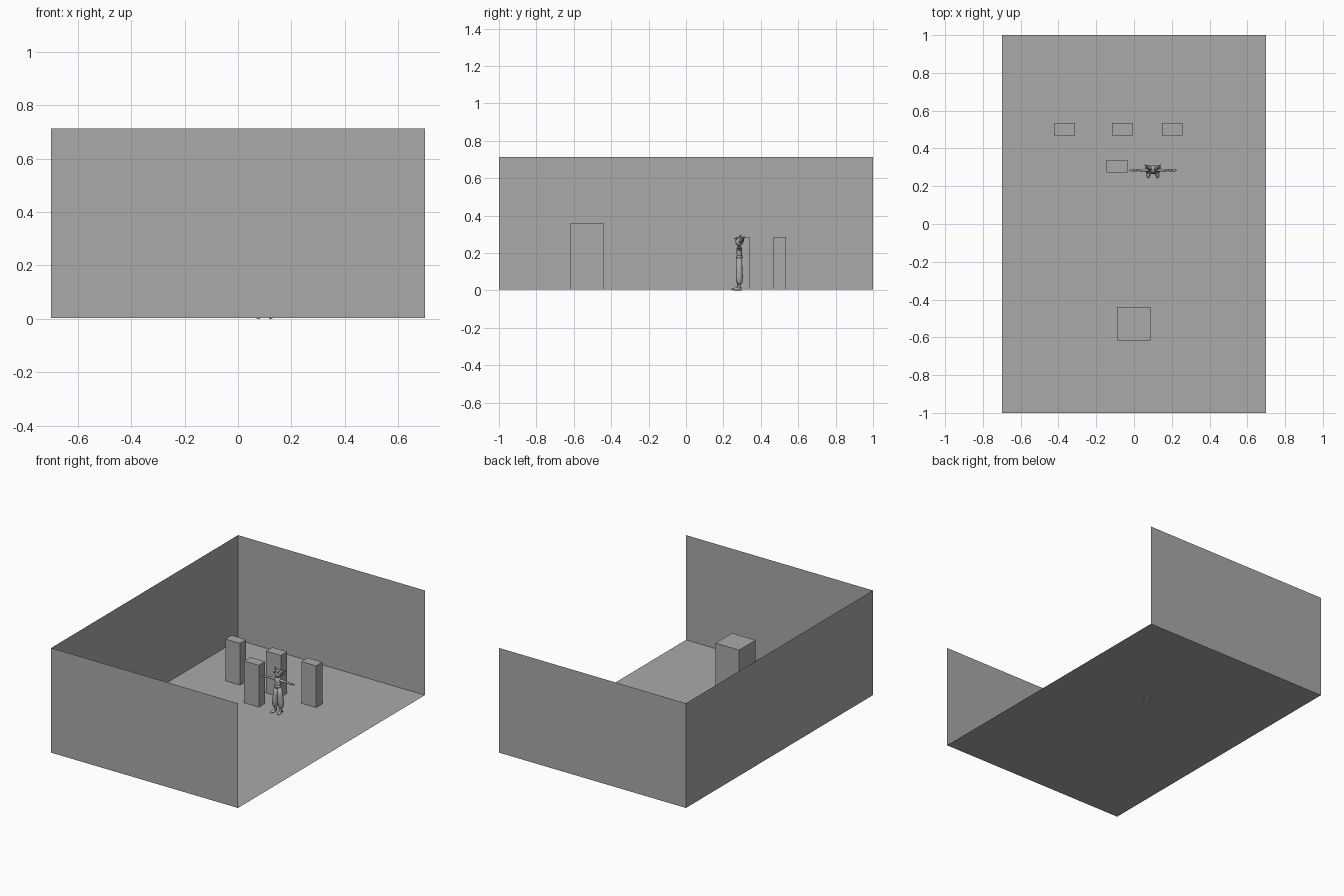
import bpy, bmesh, math
from mathutils import Vector

cube = bpy.data.objects.get("Cube")
if cube:
    bpy.data.objects.remove(cube, do_unlink=True)

grey = bpy.data.materials.new("plain grey")
grey.use_nodes = True
grey.diffuse_color = (0.4, 0.4, 0.4, 1)
grey.node_tree.nodes["Principled BSDF"].inputs["Base Color"].default_value = (0.4, 0.4, 0.4, 1)

HALF_X, HALF_Y, FLOOR, TOP = 0.70, 1.0, 0.004, 0.713
CX, CY = 0.10, 0.285  # where the figure stands


def finish(name, bm, smooth=False):
    mesh = bpy.data.meshes.new(name)
    bm.to_mesh(mesh)
    bm.free()
    mesh.materials.append(grey)
    obj = bpy.data.objects.new(name, mesh)
    bpy.context.collection.objects.link(obj)
    if smooth:
        for poly in mesh.polygons:
            poly.use_smooth = True
    return obj


def sheet(name, corners):
    bm = bmesh.new()
    bm.faces.new([bm.verts.new(c) for c in corners])
    return finish(name, bm)


def block(name, x0, x1, y0, y1, height):
    bm = bmesh.new()
    bmesh.ops.create_cube(bm, size=1)
    bmesh.ops.scale(bm, verts=bm.verts, vec=(x1 - x0, y1 - y0, height - FLOOR))
    bmesh.ops.translate(bm, verts=bm.verts,
                        vec=((x0 + x1) / 2, (y0 + y1) / 2, (height + FLOOR) / 2))
    return finish(name, bm)


def ball(name, centre, radii):
    bm = bmesh.new()
    bmesh.ops.create_uvsphere(bm, u_segments=16, v_segments=10, radius=1)
    bmesh.ops.scale(bm, verts=bm.verts, vec=radii)
    bmesh.ops.translate(bm, verts=bm.verts, vec=Vector(centre) + Vector((CX, CY, 0)))
    return finish(name, bm, True)


def loft(name, rings, u, v, sides=12):
    """Skin rings of (x, y, z, radius along u, radius along v)."""
    u, v = Vector(u), Vector(v)
    bm = bmesh.new()
    loops = []
    for x, y, z, a, b in rings:
        angles = [math.tau * i / sides for i in range(sides)]
        loops.append([bm.verts.new(Vector((CX + x, CY + y, z))
                      + u * a * math.cos(t) + v * b * math.sin(t)) for t in angles])
    for low, high in zip(loops, loops[1:]):
        for i in range(sides):
            j = (i + 1) % sides
            bm.faces.new((low[i], low[j], high[j], high[i]))
    bm.faces.new(loops[0])
    bm.faces.new(loops[-1])
    bmesh.ops.recalc_face_normals(bm, faces=bm.faces)
    return finish(name, bm, True)


def spike(name, base, tip, radius):
    base, tip = Vector(base), Vector(tip)
    direction = tip - base
    turn = direction.to_track_quat('Z', 'Y')
    bm = bmesh.new()
    bmesh.ops.create_cone(bm, cap_ends=True, segments=8, radius1=radius,
                          radius2=radius * 0.15, depth=direction.length)
    bmesh.ops.rotate(bm, verts=bm.verts, cent=(0, 0, 0), matrix=turn.to_matrix())
    bmesh.ops.translate(bm, verts=bm.verts, vec=(base + tip) / 2 + Vector((CX, CY, 0)))
    return finish(name, bm)


# Room: floor and three walls, open on the +x side
fl, fr = (-HALF_X, -HALF_Y), (HALF_X, -HALF_Y)
bl, br = (-HALF_X, HALF_Y), (HALF_X, HALF_Y)
sheet("floor", [(*p, FLOOR) for p in (fl, fr, br, bl)])
for name, p, q in (("front_wall", fl, fr), ("side_wall", bl, fl), ("back_wall", br, bl)):
    sheet(name, [(*p, FLOOR), (*q, FLOOR), (*q, TOP), (*p, TOP)])

# Pillars
for i, x in enumerate((-0.423, -0.117, 0.147)):
    block(f"back_pillar_{i + 1}", x, x + 0.11, 0.468, 0.535, 0.287)
block("middle_pillar", -0.145, -0.035, 0.273, 0.34, 0.287)
block("large_pillar", -0.09, 0.087, -0.617, -0.44, 0.36)

# Figure: torso, sash, neck and head
X, Y, Z = (1, 0, 0), (0, 1, 0), (0, 0, 1)
loft("torso", [(0, 0, 0.165, 0.022, 0.015), (0, 0, 0.19, 0.018, 0.013),
               (0, 0, 0.215, 0.024, 0.016), (0, 0, 0.228, 0.024, 0.014),
               (0, 0, 0.236, 0.01, 0.009)], X, Y)
loft("sash", [(0, 0, 0.172, 0.023, 0.017), (0, 0, 0.188, 0.022, 0.016)], X, Y)
loft("neck", [(0, 0, 0.23, 0.008, 0.008), (0, 0, 0.25, 0.008, 0.008)], X, Y)
ball("head", (0, 0, 0.262), (0.02, 0.021, 0.024))
ball("hair_cap", (0, 0.005, 0.269), (0.022, 0.02, 0.02))

for side, s in (("left", 1), ("right", -1)):
    # Baggy trouser leg gathered at the ankle
    loft(f"{side}_trouser_leg",
         [(s * 0.021, 0, 0.032, 0.009, 0.009), (s * 0.022, 0, 0.045, 0.017, 0.017),
          (s * 0.021, 0, 0.075, 0.02, 0.019), (s * 0.017, 0, 0.12, 0.018, 0.016),
          (s * 0.012, 0, 0.175, 0.013, 0.015)], X, Y)
    # Ankle and long pointed shoe
    loft(f"{side}_ankle", [(s * 0.021, 0, 0.008, 0.008, 0.009),
                           (s * 0.021, 0, 0.036, 0.008, 0.008)], X, Y)
    loft(f"{side}_shoe", [(s * 0.021, 0.012, 0.009, 0.007, 0.008),
                          (s * 0.022, -0.01, 0.01, 0.01, 0.01),
                          (s * 0.024, -0.028, 0.007, 0.01, 0.006),
                          (s * 0.025, -0.042, 0.006, 0.004, 0.003)], X, Z)
    # Outstretched arm with cuff and hand
    loft(f"{side}_arm", [(s * 0.016, 0, 0.222, 0.01, 0.01), (s * 0.035, 0, 0.221, 0.008, 0.008),
                         (s * 0.065, 0, 0.22, 0.006, 0.006), (s * 0.1, 0, 0.219, 0.005, 0.005)], Y, Z)
    loft(f"{side}_cuff", [(s * 0.085, 0, 0.2195, 0.007, 0.007),
                          (s * 0.1, 0, 0.219, 0.007, 0.007)], Y, Z)
    ball(f"{side}_hand", (s * 0.112, 0, 0.219), (0.014, 0.007, 0.005))
    # Hair tufts sweeping outward
    spike(f"{side}_back_tuft", (s * 0.012, 0.01, 0.272), (s * 0.043, 0.028, 0.287), 0.014)
    spike(f"{side}_top_tuft", (s * 0.007, 0.003, 0.277), (s * 0.023, 0.008, 0.297), 0.012)
    spike(f"{side}_side_tuft", (s * 0.014, 0.006, 0.263), (s * 0.042, 0.014, 0.262), 0.011)
    spike(f"{side}_fringe", (s * 0.006, -0.009, 0.28), (s * 0.018, -0.027, 0.277), 0.008)
